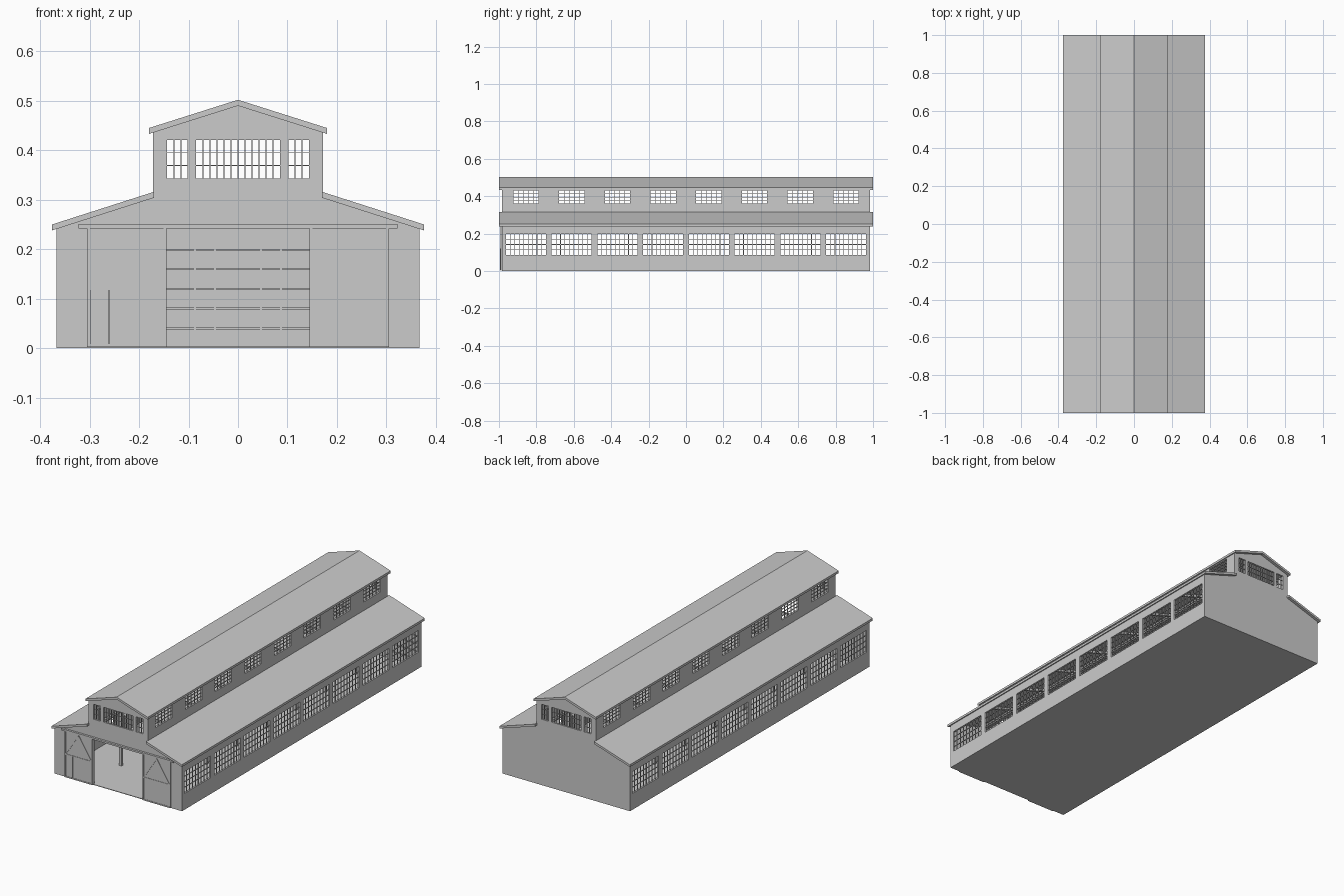
import bpy, bmesh
from math import pi
from mathutils import Matrix, Vector

if "Cube" in bpy.data.objects:
    bpy.data.objects.remove(bpy.data.objects["Cube"])

END = Matrix.Rotation(pi / 2, 4, 'X')                  # profile drawn in x, z
SIDE = Matrix.Rotation(pi / 2, 4, 'Z') @ END           # profile drawn in y, z
BAY = 0.2446
WIN_Y = [(i - 3.5) * BAY for i in range(8)]
BAY_Y = [(i - 3) * BAY for i in range(7)]


def link(name, me):
    ob = bpy.data.objects.new(name, me)
    bpy.context.collection.objects.link(ob)
    return ob


def panel(name, outline, holes, depth, rot, loc):
    """Extruded outline with rectangular holes (x0, x1, z0, z1)."""
    cu = bpy.data.curves.new(name, 'CURVE')
    cu.dimensions, cu.fill_mode, cu.extrude = '2D', 'BOTH', depth / 2
    rects = [[(a, c), (b, c), (b, d), (a, d)] for a, b, c, d in holes]
    for pts in [outline] + rects:
        sp = cu.splines.new('POLY')
        sp.points.add(len(pts) - 1)
        for p, (u, v) in zip(sp.points, pts):
            p.co = (u, v, 0, 1)
        sp.use_cyclic_u = True
    tmp = link(name + "_outline", cu)
    dg = bpy.context.evaluated_depsgraph_get()
    me = bpy.data.meshes.new_from_object(tmp.evaluated_get(dg))
    bpy.data.objects.remove(tmp)
    me.transform(Matrix.Translation(loc) @ rot)
    bm = bmesh.new()
    bm.from_mesh(me)
    bmesh.ops.remove_doubles(bm, verts=bm.verts, dist=1e-5)
    bmesh.ops.recalc_face_normals(bm, faces=bm.faces)
    for f in bm.faces:
        f.smooth = False
    bm.to_mesh(me)
    bm.free()
    me.name = name
    return link(name, me)


def boxes(name, items):
    """One object from boxes (x0, x1, y0, y1, z0, z1)."""
    bm = bmesh.new()
    for x0, x1, y0, y1, z0, z1 in items:
        m = Matrix.Translation(((x0 + x1) / 2, (y0 + y1) / 2, (z0 + z1) / 2))
        bmesh.ops.create_cube(bm, size=1, matrix=m @ Matrix.Diagonal((x1 - x0, y1 - y0, z1 - z0, 1)))
    me = bpy.data.meshes.new(name)
    bm.to_mesh(me)
    bm.free()
    return link(name, me)


def beams(name, segs, w, h):
    """Square bars between point pairs; h lies along world y for x-z bars."""
    bm = bmesh.new()
    for a, b in segs:
        a, b = Vector(a), Vector(b)
        d = (b - a).normalized()
        side = Vector((0, 1, 0))
        up = d.cross(side)
        rot = Matrix((d, side, up)).transposed().to_4x4()
        m = Matrix.Translation((a + b) / 2) @ rot @ Matrix.Diagonal(((b - a).length, h, w, 1))
        bmesh.ops.create_cube(bm, size=1, matrix=m)
    me = bpy.data.meshes.new(name)
    bm.to_mesh(me)
    bm.free()
    return link(name, me)


def mirror(ob, x=True, y=False):
    m = ob.modifiers.new("Mirror", 'MIRROR')
    m.use_axis = (x, y, False)
    return ob


def grid(hole, cols, rows, t=0.003):
    """Glazing bars as (u0, u1, z0, z1) inside a window hole."""
    a, b, c, d = hole
    us = [a + (b - a) * i / cols for i in range(1, cols)]
    zs = [c + (d - c) * i / rows for i in range(1, rows)]
    return [(u - t / 2, u + t / 2, c, d) for u in us] + [(a, b, z - t / 2, z + t / 2) for z in zs]


# End walls
gable = [(-0.162, 0.438), (0, 0.49), (0.162, 0.438)]
right = [(0.367, 0), (0.367, 0.242), (0.172, 0.304), (0.172, 0.437)]
left = [(-x, z) for x, z in reversed(right)]
full = right + [(0, 0.491)] + left
door = [(-0.145, 0), (-0.145, 0.242), (0.145, 0.242), (0.145, 0)]
end_holes = [(-0.143, -0.102, 0.343, 0.421), (-0.085, 0.085, 0.343, 0.421), (0.102, 0.143, 0.343, 0.421)]
panel("front_wall", full + door, end_holes, 0.01, END, (0, -0.98, 0))
panel("back_wall", full, end_holes, 0.01, END, (0, 0.98, 0))
bars = [g for h, c in zip(end_holes, (3, 12, 3)) for g in grid(h, c, 3, 0.002)]
mirror(boxes("gable_window_bars", [(a, b, -0.982, -0.978, c, d) for a, b, c, d in bars]), False, True)

# Side walls, lower and clerestory, with their window bars
for name, x, z0, z1, w, h0, h1, cols, rows in (
        ("lower", 0.362, 0, 0.243, 0.214, 0.085, 0.198, 9, 4),
        ("clerestory", 0.167, 0.296, 0.438, 0.135, 0.36, 0.43, 5, 4)):
    holes = [(y - w / 2, y + w / 2, h0, h1) for y in WIN_Y]
    rect = [(-0.976, z0), (0.976, z0), (0.976, z1), (-0.976, z1)]
    mirror(panel(name + "_side_wall", rect, holes, 0.01, SIDE, (x, 0, 0)))
    bars = [g for h in holes for g in grid(h, cols, rows)]
    mirror(boxes(name + "_window_bars", [(x - 0.002, x + 0.002, a, b, c, d) for a, b, c, d in bars]))

# Roofs
panel("upper_roof", [(0, 0.502), (0.18, 0.445), (0.18, 0.433), (0, 0.49), (-0.18, 0.433), (-0.18, 0.445)],
      [], 2, END, (0, 0, 0))
mirror(panel("lower_roof", [(0.17, 0.316), (0.376, 0.25), (0.376, 0.238), (0.17, 0.304)],
             [], 2, END, (0, 0, 0)))

# Floor
boxes("floor", [(-0.366, 0.366, -0.984, 0.984, 0, 0.003)])

# Sliding doors with brace trim
mirror(boxes("sliding_door", [(0.145, 0.305, -0.991, -0.986, 0.002, 0.243)]))
fy0, fy1 = -0.993, -0.990
mirror(boxes("door_trim", [
    (0.145, 0.151, fy0, fy1, 0.002, 0.243), (0.299, 0.305, fy0, fy1, 0.002, 0.243),
    (0.151, 0.299, fy0, fy1, 0.118, 0.124), (0.151, 0.299, fy0, fy1, 0.002, 0.008)]))
mirror(beams("door_braces", [((0.152, -0.9915, 0.124), (0.225, -0.9915, 0.238)),
                             ((0.298, -0.9915, 0.124), (0.225, -0.9915, 0.238))], 0.004, 0.003))
boxes("door_rail", [(-0.322, 0.322, -0.996, -0.984, 0.242, 0.251)])
boxes("wicket_door_edges", [(x - 0.0015, x + 0.0015, -0.995, -0.991, 0.005, 0.121) for x in (-0.3, -0.26)])

# Back wall framing seen through the doorway
boxes("back_wall_framing",
      [(-0.356, 0.356, 0.971, 0.976, z - 0.002, z + 0.002) for z in (0.04, 0.08, 0.12, 0.16, 0.198)] +
      [(x - 0.002, x + 0.002, 0.972, 0.976, 0.003, 0.242) for x in (-0.087, -0.046, 0.046, 0.087)])

# Interior posts, plates and rafters at every bay
mirror(boxes("post", [(0.153, 0.167, y - 0.007, y + 0.007, 0.003, 0.296) for y in BAY_Y]))
mirror(boxes("plate_beam", [(0.153, 0.167, -0.975, 0.975, 0.284, 0.297)]))
mirror(beams("lower_rafter", [((0.16, y, 0.3), (0.36, y, 0.237)) for y in BAY_Y], 0.012, 0.01))
mirror(beams("upper_rafter", [((0, y, 0.484), (0.165, y, 0.432)) for y in BAY_Y], 0.01, 0.01))
boxes("tie_beam", [(-0.16, 0.16, y - 0.005, y + 0.005, 0.285, 0.296) for y in BAY_Y])
